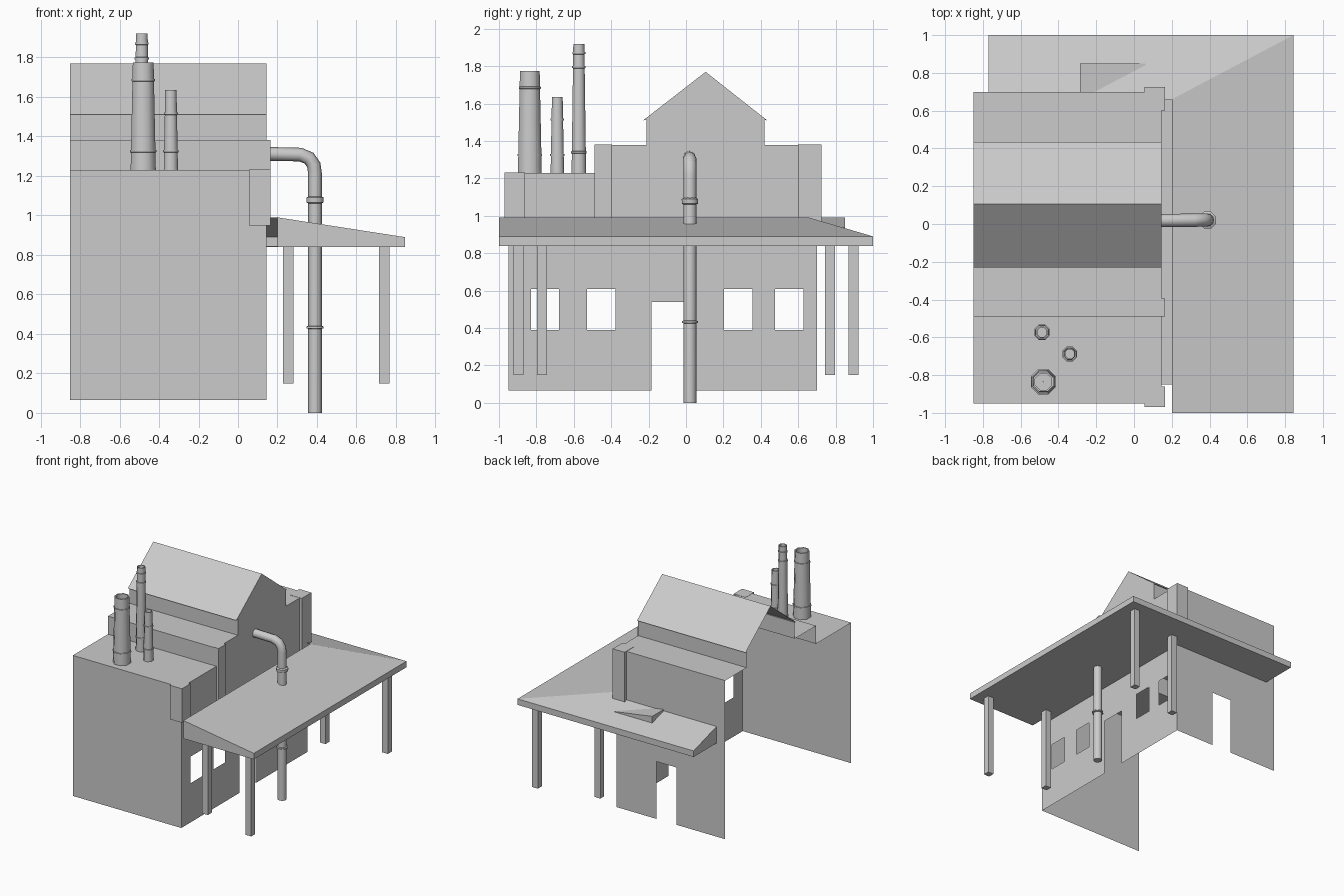
import bpy, bmesh, math
from mathutils import Vector

cube = bpy.data.objects.get("Cube")
if cube:
    bpy.data.objects.remove(cube, do_unlink=True)

grey = bpy.data.materials.new("plain grey")
grey.use_nodes = True
COLOUR = (0.6, 0.6, 0.6, 1)
grey.diffuse_color = COLOUR
grey.node_tree.nodes["Principled BSDF"].inputs["Base Color"].default_value = COLOUR

LEFT, RIGHT = -0.85, 0.145      # building ends in x
FRONT, BACK = -0.95, 0.70       # building ends in y
BASE = 0.065


def finish(name, bm, smooth=False):
    mesh = bpy.data.meshes.new(name)
    bm.to_mesh(mesh)
    bm.free()
    obj = bpy.data.objects.new(name, mesh)
    bpy.context.collection.objects.link(obj)
    mesh.materials.append(grey)
    if smooth:
        shade(obj)
    return obj


def shade(obj):
    bpy.ops.object.select_all(action='DESELECT')
    obj.select_set(True)
    bpy.context.view_layer.objects.active = obj
    bpy.ops.object.shade_smooth_by_angle(angle=math.radians(50))


def sheet(name, faces):
    """Thin shell made from a list of polygons."""
    bm = bmesh.new()
    for points in faces:
        bm.faces.new([bm.verts.new(p) for p in points])
    bmesh.ops.remove_doubles(bm, verts=bm.verts, dist=0.0005)
    bmesh.ops.recalc_face_normals(bm, faces=bm.faces)
    return finish(name, bm)


def wall(name, loops, place, normal):
    """Flat wall with openings: first loop is the outline, others are holes."""
    bm = bmesh.new()
    for loop in loops:
        verts = [bm.verts.new(place(a, z)) for a, z in loop]
        for i, v in enumerate(verts):
            bm.edges.new((verts[i - 1], v))
    bmesh.ops.triangle_fill(bm, edges=bm.edges[:], use_beauty=True, normal=normal)
    for f in bm.faces:
        f.normal_update()
        if f.normal.dot(Vector(normal)) < 0:
            f.normal_flip()
    bmesh.ops.dissolve_limit(bm, angle_limit=0.01, verts=bm.verts, edges=bm.edges)
    return finish(name, bm)


def box(name, x, y, z):
    bm = bmesh.new()
    bmesh.ops.create_cube(bm, size=1)
    for v in bm.verts:
        v.co = [r[0] if c < 0 else r[1] for c, r in zip(v.co, (x, y, z))]
    return finish(name, bm)


def lathe(name, x, y, profile, sides=8):
    """Spin a (radius, height) profile about a vertical axis."""
    bm = bmesh.new()
    rings = []
    for r, z in profile:
        rings.append([bm.verts.new((x + r * math.cos(t), y + r * math.sin(t), z))
                      for t in [(i + 0.5) * math.tau / sides for i in range(sides)]])
    for low, high in zip(rings, rings[1:]):
        for i in range(sides):
            j = (i + 1) % sides
            bm.faces.new((low[i], low[j], high[j], high[i]))
    return finish(name, bm, True)


# Stepped roof shell, folded along x, including the front wall
walls_top = [(FRONT, 1.23), (-0.49, 1.23), (-0.49, 1.38), (-0.21, 1.38), (-0.21, 1.515)]
roof = [(-0.23, 1.51), (0.105, 1.77), (0.435, 1.51)]
rear_top = [(0.42, 1.515), (0.42, 1.38), (BACK, 1.38)]
fold = [(FRONT, BASE)] + walls_top + roof + rear_top
sheet("stepped_roof_shell",
      [[(RIGHT, *a), (RIGHT, *b), (LEFT, *b), (LEFT, *a)] for a, b in zip(fold, fold[1:])])


# Side wall with gable, doorway notch and four windows
def rect(a, b, z0, z1):
    return [(a, z0), (b, z0), (b, z1), (a, z1)]


outline = fold + [(BACK, BASE), (0.02, BASE), (0.02, 0.54), (-0.185, 0.54), (-0.185, BASE)]
windows = [rect(a, a + 0.152, 0.39, 0.61) for a in (-0.83, -0.53, 0.203, 0.477)]
wall("side_wall", [outline] + windows, lambda y, z: (RIGHT, y, z), (1, 0, 0))

# Back wall with doorway
back_outline = [(LEFT, BASE), (LEFT, 1.38), (RIGHT, 1.38), (RIGHT, BASE),
                (-0.22, BASE), (-0.22, 0.54), (-0.405, 0.54), (-0.405, BASE)]
wall("back_wall", [back_outline], lambda x, z: (x, BACK, z), (0, 1, 0))

# Corner pilasters
box("front_pilaster", (0.055, 0.165), (-0.97, -0.86), (0.95, 1.232))
box("middle_pilaster", (0.125, 0.165), (-0.49, -0.395), (0.95, 1.382))
box("back_pilaster", (0.055, 0.165), (0.60, 0.725), (0.95, 1.382))

# Wrap-around canopy: hipped slopes, fascias, end caps and soffit
LOW, EDGE, TOP = 0.84, 0.89, 0.99
IN_X, OUT_X, END_X, IN_Y = 0.20, 0.845, -0.77, 0.66
sheet("canopy", [
    [(IN_X, -1, TOP), (OUT_X, -1, EDGE), (OUT_X, 1, EDGE), (IN_X, IN_Y, TOP)],
    [(IN_X, IN_Y, TOP), (OUT_X, 1, EDGE), (END_X, 1, EDGE), (END_X, IN_Y, TOP)],
    [(OUT_X, -1, EDGE), (OUT_X, -1, LOW), (OUT_X, 1, LOW), (OUT_X, 1, EDGE)],
    [(OUT_X, 1, EDGE), (OUT_X, 1, LOW), (END_X, 1, LOW), (END_X, 1, EDGE)],
    [(IN_X, -1, TOP), (IN_X, -1, LOW), (OUT_X, -1, LOW), (OUT_X, -1, EDGE)],
    [(END_X, 1, EDGE), (END_X, 1, LOW), (END_X, BACK, LOW), (END_X, BACK, 0.978)],
    [(IN_X, -1, LOW), (OUT_X, -1, LOW), (OUT_X, 1, LOW), (IN_X, 1, LOW)],
    [(END_X, BACK, LOW), (IN_X, BACK, LOW), (IN_X, 1, LOW), (END_X, 1, LOW)],
])
box("canopy_wall_strip", (RIGHT, IN_X), (-0.85, IN_Y), (LOW, LOW + 0.005))

# Small ramp rising through the back slope
ramp = [(-0.285, TOP), (0.06, 0.937), (0.06, 0.845), (-0.285, 0.845)]
sheet("canopy_ramp",
      [[(x, y, z) for x, z in ramp] for y in (BACK, 0.85)] +
      [[(a[0], BACK, a[1]), (a[0], 0.85, a[1]), (b[0], 0.85, b[1]), (b[0], BACK, b[1])]
       for a, b in zip(ramp, ramp[1:] + ramp[:1])])

# Canopy posts
H = 0.026
for side, s in (("front", -1), ("back", 1)):
    for spot, x, y in (("inner", 0.255, 0.77), ("outer", 0.74, 0.895)):
        box(f"{side}_{spot}_post", (x - H, x + H), (s * y - H, s * y + H), (0.15, LOW))


# Chimney stacks: tapered, banded and open at the top
def chimney(name, x, y, r0, r1, top, bands):
    def radius(z):
        return r0 + (r1 - r0) * (z - 1.23) / (top - 1.23)
    profile = [(r0, 1.23)]
    for z in bands:
        r = radius(z)
        profile += [(r, z - 0.006), (r + 0.005, z - 0.005), (r + 0.005, z + 0.005), (r, z + 0.006)]
    profile += [(r1, top), (r1 * 0.82, top), (r1 * 0.82, top - 0.15), (0.001, top - 0.15)]
    lathe(name, x, y, profile)


chimney("wide_chimney", -0.48, -0.835, 0.069, 0.057, 1.775, (1.325, 1.685))
chimney("tall_chimney", -0.487, -0.573, 0.042, 0.032, 1.92, (1.34, 1.795, 1.87))
chimney("short_chimney", -0.34, -0.688, 0.039, 0.031, 1.635, (1.325, 1.515))

# Drain pipe bending out of the gable wall down to the ground
path = [(0.13, 0.018, 1.312), (0.315, 0.02, 1.308), (0.36, 0.021, 1.29),
        (0.384, 0.021, 1.255), (0.39, 0.021, 1.21), (0.39, 0.021, 0)]
curve = bpy.data.curves.new("drain_pipe", 'CURVE')
curve.dimensions = '3D'
curve.bevel_depth = 0.035
curve.bevel_resolution = 2
curve.use_fill_caps = True
spline = curve.splines.new('POLY')
spline.points.add(len(path) - 1)
for point, co in zip(spline.points, path):
    point.co = (*co, 1)
source = bpy.data.objects.new("pipe_path", curve)
bpy.context.collection.objects.link(source)
bpy.context.view_layer.update()
mesh = bpy.data.meshes.new_from_object(source.evaluated_get(bpy.context.evaluated_depsgraph_get()))
bpy.data.objects.remove(source, do_unlink=True)
pipe = bpy.data.objects.new("drain_pipe", mesh)
bpy.context.collection.objects.link(pipe)
mesh.materials.clear()
mesh.materials.append(grey)
shade(pipe)

# Pipe collars
lathe("upper_collar", 0.39, 0.021, [(0.034, 1.06), (0.046, 1.065), (0.048, 1.09), (0.034, 1.097)])
lathe("lower_collar", 0.39, 0.021, [(0.034, 0.425), (0.046, 0.428), (0.046, 0.438), (0.034, 0.441)])
